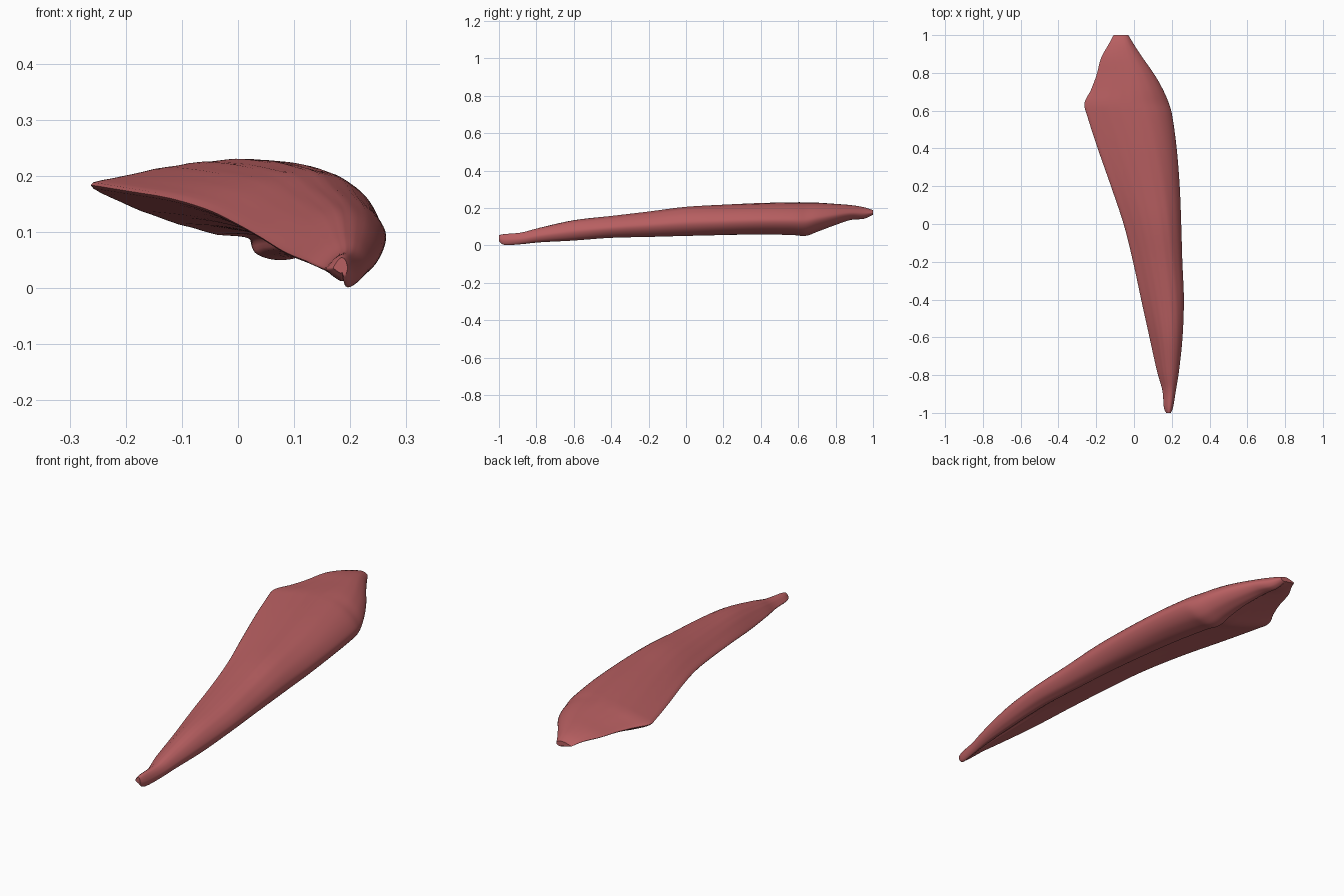
import bpy, bmesh, math

if "Cube" in bpy.data.objects:
    bpy.data.objects.remove(bpy.data.objects["Cube"])

# Stations along the muscle: y, left x, right x, left-edge z, top z, bottom z
STATIONS = [
    (-1.00, .170, .195, .036, .054, .022),
    (-.97, .158, .207, .034, .060, .002),
    (-.88, .150, .222, .036, .068, .006),
    (-.78, .122, .238, .048, .094, .016),
    (-.60, .082, .257, .065, .134, .026),
    (-.40, .038, .264, .092, .157, .041),
    (-.20, -.005, .256, .116, .180, .046),
    (.00, -.055, .250, .140, .205, .051),
    (.20, -.122, .242, .160, .216, .055),
    (.40, -.192, .226, .172, .225, .058),
    (.57, -.247, .203, .181, .229, .055),
    (.64, -.262, .184, .184, .229, .051),
    (.71, -.228, .154, .186, .227, .076),
    (.79, -.198, .109, .189, .222, .106),
    (.88, -.174, .046, .192, .215, .136),
    (.95, -.135, .000, .189, .204, .142),
    (1.00, -.108, -.030, .177, .188, .163),
]
# Cross-section loop: width fraction, weight of left-edge z, weight of top z
# (the rest of the height goes to bottom z)
SECTION = [
    (0, 1, 0), (.12, .68, .32), (.30, .30, .70), (.48, .06, .94),
    (.64, 0, 1), (.79, 0, .93), (.91, 0, .76), (.98, 0, .57),
    (1, 0, .42), (.97, 0, .25), (.90, 0, .10), (.81, 0, .02),
    (.72, 0, 0), (.655, 0, .07), (.63, .14, .11),
    (.50, .34, 0), (.30, .53, 0), (.12, .77, 0),
]


def spline(points, steps, closed=False):
    """Smooth curve through the points."""
    n, out = len(points), []
    pick = (lambda i: points[i % n]) if closed else (lambda i: points[max(0, min(n - 1, i))])
    for i in range(n if closed else n - 1):
        p = [pick(i + k) for k in (-1, 0, 1, 2)]
        for s in range(steps):
            t = s / steps
            out.append([.5 * (2 * b + (c - a) * t + (2 * a - 5 * b + 4 * c - d) * t * t
                              + (3 * b - a - 3 * c + d) * t ** 3) for a, b, c, d in zip(*p)])
    if not closed:
        out.append(list(points[-1]))
    return out


stations = spline(STATIONS, 5)
section = spline(SECTION, 4, closed=True)

# Muscle belly: loft the section through the stations
bm = bmesh.new()
rings = []
for y, xl, xr, zl, zt, zb in stations:
    ring = []
    fade = 1 - min(1, abs(y)) ** 4
    for u, a, b in section:
        x = xl + (xr - xl) * u
        z = a * zl + b * zt + (1 - a - b) * zb
        # faint fibre grooves running along the length
        z += .001 * fade * math.sin(u * 42 + y * 5) * math.sin(math.pi * max(0, min(1, u)))
        ring.append(bm.verts.new((x, y, max(0, z))))
    rings.append(ring)
n = len(section)
for r0, r1 in zip(rings, rings[1:]):
    for j in range(n):
        k = (j + 1) % n
        bm.faces.new((r0[j], r0[k], r1[k], r1[j]))
bm.faces.new(rings[0])
bm.faces.new(rings[-1][::-1])
bmesh.ops.recalc_face_normals(bm, faces=bm.faces)

mesh = bpy.data.meshes.new("muscle_belly")
bm.to_mesh(mesh)
bm.free()
muscle = bpy.data.objects.new("muscle_belly", mesh)
bpy.context.collection.objects.link(muscle)

# Muscle red
red = bpy.data.materials.new("muscle_red")
red.diffuse_color = (.48, .115, .12, 1)
red.use_nodes = True
red.node_tree.nodes["Principled BSDF"].inputs["Base Color"].default_value = red.diffuse_color
mesh.materials.append(red)

bpy.context.view_layer.objects.active = muscle
muscle.select_set(True)
bpy.ops.object.shade_smooth_by_angle(angle=math.radians(50))
